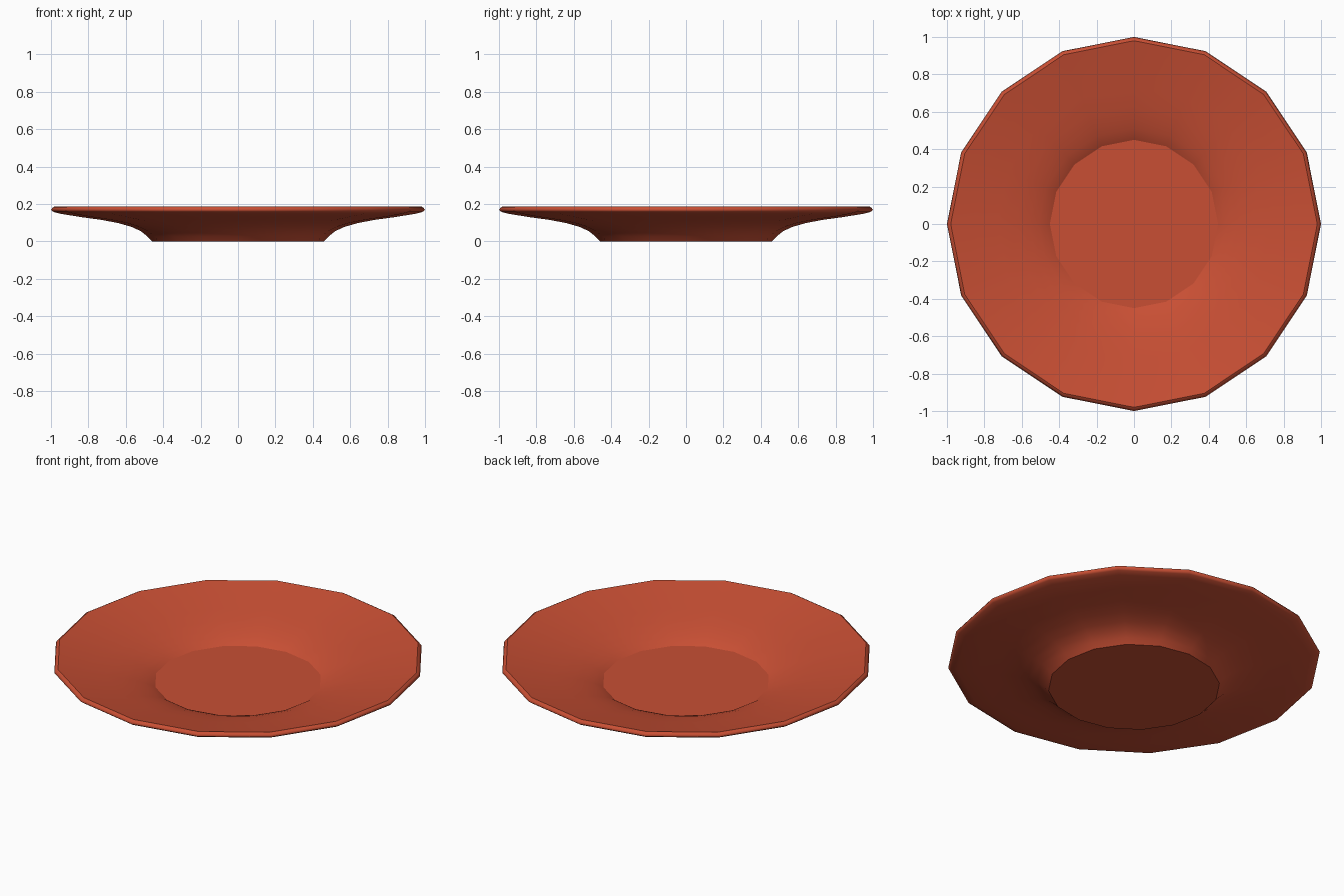
import bpy, bmesh, math

if "Cube" in bpy.data.objects:
    bpy.data.objects.remove(bpy.data.objects["Cube"])

SIDES = 16

terracotta = bpy.data.materials.new("terracotta_red")
terracotta.diffuse_color = (0.58, 0.078, 0.034, 1.0)
terracotta.use_nodes = True
terracotta.node_tree.nodes["Principled BSDF"].inputs["Base Color"].default_value = terracotta.diffuse_color

# plate cross-section (radius, height): inner floor -> rim -> foot
profile = [
    (0.45, 0.040), (0.475, 0.055), (0.51, 0.070), (0.56, 0.088), (0.63, 0.108),
    (0.73, 0.131), (0.85, 0.157), (0.98, 0.187),
    (0.992, 0.180), (1.0, 0.168), (0.985, 0.157), (0.95, 0.148),
    (0.84, 0.130), (0.73, 0.115), (0.64, 0.098), (0.57, 0.078),
    (0.52, 0.055), (0.485, 0.027), (0.46, 0.0),
]
SHARP_RINGS = (0, 7, len(profile) - 1)

bm = bmesh.new()
rings = []
for r, z in profile:
    rings.append([bm.verts.new((r * math.cos(2 * math.pi * i / SIDES),
                                r * math.sin(2 * math.pi * i / SIDES), z))
                  for i in range(SIDES)])

# curved wall and rim
for a, b in zip(rings, rings[1:]):
    for i in range(SIDES):
        j = (i + 1) % SIDES
        bm.faces.new((a[i], b[i], b[j], a[j])).smooth = True

# flat floor and flat foot
bm.faces.new(rings[0])
bm.faces.new(rings[-1][::-1])

# crisp edges at floor, rim and foot
for k in SHARP_RINGS:
    for i in range(SIDES):
        e = bm.edges.get((rings[k][i], rings[k][(i + 1) % SIDES]))
        e.smooth = False

bmesh.ops.recalc_face_normals(bm, faces=bm.faces)
mesh = bpy.data.meshes.new("plate")
bm.to_mesh(mesh)
bm.free()
mesh.materials.append(terracotta)
plate = bpy.data.objects.new("plate", mesh)
bpy.context.collection.objects.link(plate)
